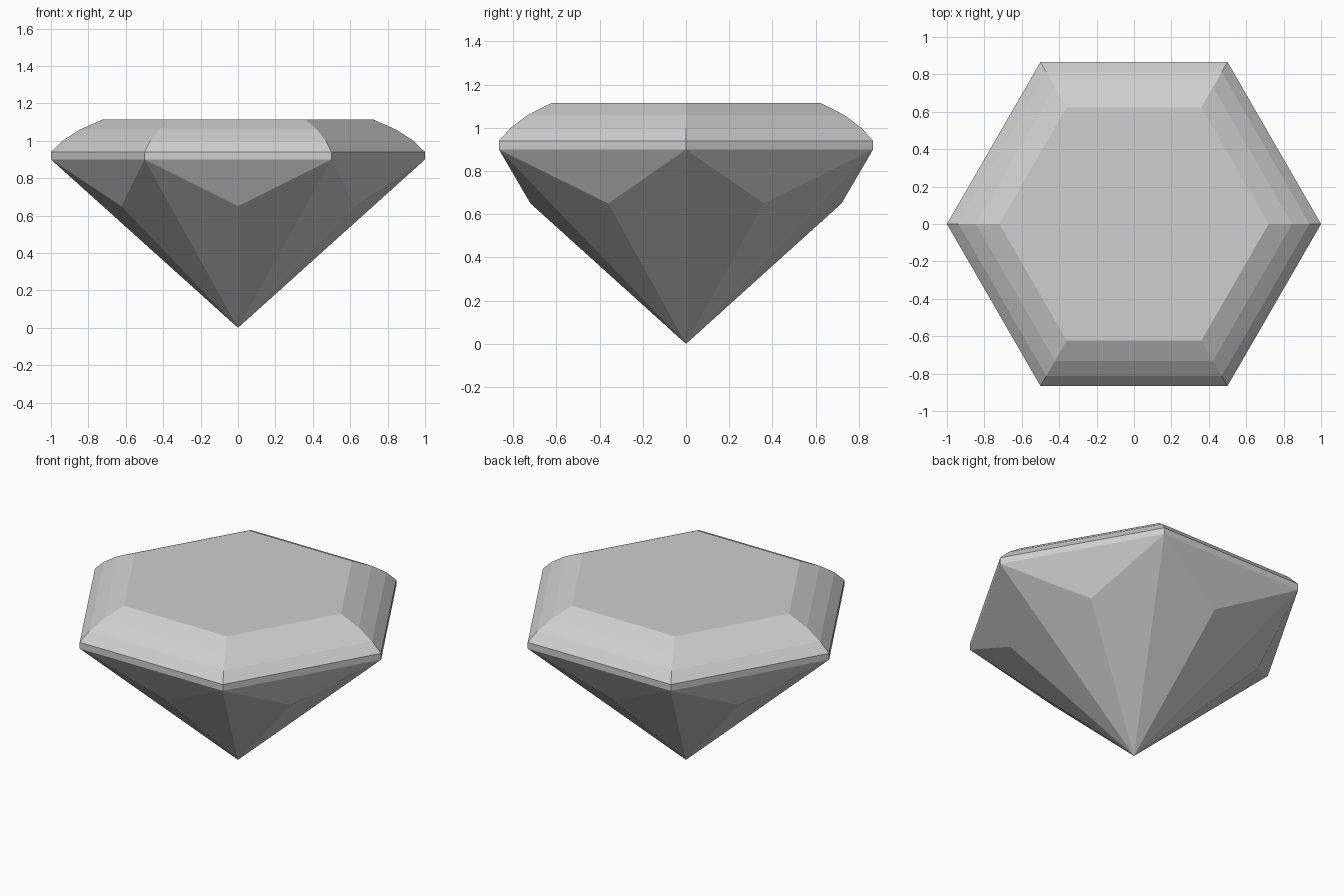
import bpy
import bmesh
from math import sin, cos, pi

cube = bpy.data.objects.get("Cube")
if cube:
    bpy.data.objects.remove(cube, do_unlink=True)

SIDES = 6
STEP = 2 * pi / SIDES

# Flat grey for the whole stone
grey = bpy.data.materials.new("light_grey")
grey.use_nodes = True
colour = (0.62, 0.62, 0.62, 1)
grey.diffuse_color = colour
grey.node_tree.nodes["Principled BSDF"].inputs["Base Color"].default_value = colour

bm = bmesh.new()


def ring(radius, z, turn=0):
    """Six points around the z axis, turned by a fraction of a side."""
    return [bm.verts.new((radius * cos((i + turn) * STEP),
                          radius * sin((i + turn) * STEP), z))
            for i in range(SIDES)]


# Girdle and rounded crown, as (radius, height) from the bottom up
profile = [(1, 0.90), (1, 0.94), (0.938, 1.0), (0.845, 1.06), (0.72, 1.115)]
rings = [ring(r, z) for r, z in profile]
for low, high in zip(rings, rings[1:]):
    for i in range(SIDES):
        j = (i + 1) % SIDES
        bm.faces.new((low[i], low[j], high[j], high[i]))

# Flat table on top
bm.faces.new(rings[-1])

# Pavilion: one short facet under each side, two long facets to the tip
girdle = rings[0]
middle = ring(0.72, 0.65, 0.5)
tip = bm.verts.new((0, 0, 0))
for i in range(SIDES):
    j = (i + 1) % SIDES
    bm.faces.new((girdle[j], girdle[i], middle[i]))
    bm.faces.new((girdle[i], tip, middle[i]))
    bm.faces.new((middle[i], tip, girdle[j]))

bmesh.ops.recalc_face_normals(bm, faces=bm.faces)
mesh = bpy.data.meshes.new("cut_gem")
bm.to_mesh(mesh)
bm.free()
mesh.materials.append(grey)
gem = bpy.data.objects.new("cut_gem", mesh)
bpy.context.collection.objects.link(gem)
